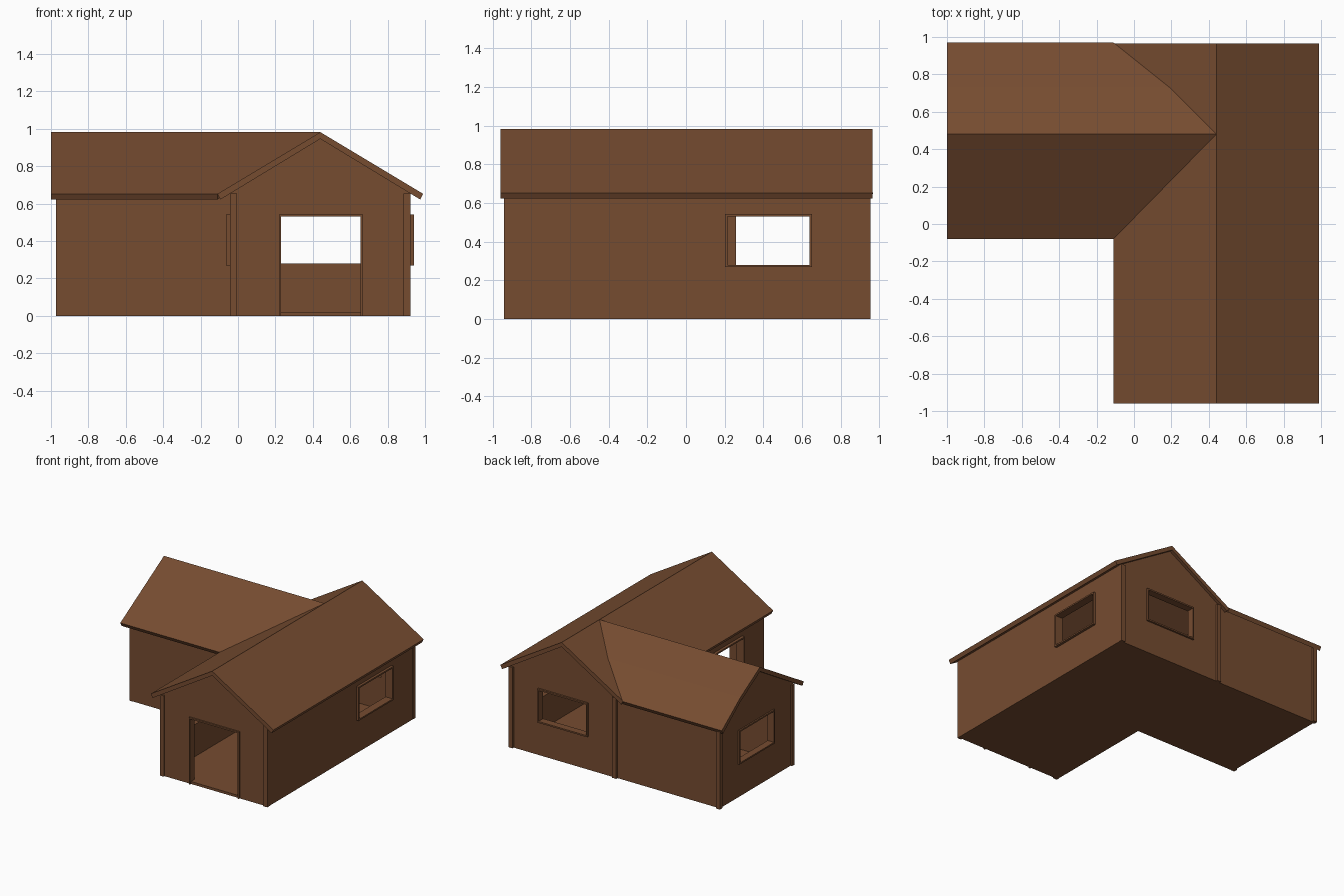
import bpy, bmesh

if "Cube" in bpy.data.objects:
    bpy.data.objects.remove(bpy.data.objects["Cube"])

brown = bpy.data.materials.new("warm brown")
brown.diffuse_color = (0.18, 0.072, 0.030, 1)
brown.use_nodes = True
brown.node_tree.nodes["Principled BSDF"].inputs["Base Color"].default_value = brown.diffuse_color


def finish(bm, name, helper=False):
    bmesh.ops.recalc_face_normals(bm, faces=bm.faces)
    me = bpy.data.meshes.new(name)
    bm.to_mesh(me)
    bm.free()
    me.materials.append(brown)
    ob = bpy.data.objects.new(name, me)
    bpy.context.collection.objects.link(ob)
    if helper:
        ob.hide_render = True
        ob.hide_viewport = True
    return ob


def prism(name, pts, axis, start, end, helper=False):
    """Extrude (side, z) points along x or y; start/end give a position per point."""
    bm = bmesh.new()

    def ring(pos):
        vs = []
        for i, (s, z) in enumerate(pts):
            p = pos[i] if isinstance(pos, list) else pos
            vs.append(bm.verts.new((p, s, z) if axis == "x" else (s, p, z)))
        return vs
    a, b = ring(start), ring(end)
    n = len(pts)
    bm.faces.new(a)
    bm.faces.new(b[::-1])
    for i in range(n):
        bm.faces.new((a[i], a[(i + 1) % n], b[(i + 1) % n], b[i]))
    return finish(bm, name, helper)


def add_box(bm, lo, hi):
    vs = bmesh.ops.create_cube(bm, size=1)["verts"]
    for v in vs:
        v.co = [(lo[k] + hi[k]) / 2 + v.co[k] * (hi[k] - lo[k]) for k in range(3)]


def box(name, lo, hi, helper=False):
    bm = bmesh.new()
    add_box(bm, lo, hi)
    return finish(bm, name, helper)


# Roof lines as (side, z), shared by roof slabs and the walls below them
T = 0.036
SLOPE = 0.6
RIDGE = 0.982
main_line = [(-0.11, 0.652), (0.44, RIDGE), (0.99, 0.652)]
wing_line = [(-0.08, 0.652), (0.48, RIDGE), (0.73, 0.832), (0.97, 0.652)]


def height(line, s):
    for (s0, z0), (s1, z1) in zip(line, line[1:]):
        if s0 <= s <= s1:
            return z0 + (z1 - z0) * (s - s0) / (s1 - s0)


def slab(line):
    under = [(s, z - T) for s, z in line]
    under[0] = (line[0][0] + 0.016, line[0][1] - 0.030)
    under[-1] = (line[-1][0] - 0.016, line[-1][1] - 0.030)
    return line + under[::-1]


def house(line, s0, s1, z0, lift):
    top = [(s0, height(line, s0))] + [p for p in line[1:-1]] + [(s1, height(line, s1))]
    return [(s1, z0), (s0, z0)] + [(s, z - T + lift) for s, z in top]


# Roof slabs, the wing one mitred into the main slope
prism("main_roof", slab(main_line), "y", -0.96, 0.965)
valley = [0.44 - (RIDGE - z) / SLOPE for s, z in wing_line]
prism("wing_roof", slab(wing_line), "x", -1.0, valley + valley[::-1])

# Hollow L-shaped walls with floor
walls = prism("walls", house(main_line, -0.04, 0.92, 0.0, 0.004), "y", -0.93, 0.94)
steps = [
    (prism("wing_block_helper", house(wing_line, 0.0, 0.937, 0.0, 0.003), "x", -0.96, 0.0, True), "UNION"),
    (prism("main_room_cutter", house(main_line, 0.005, 0.875, 0.02, 0.03), "y", -0.885, 0.895, True), "DIFFERENCE"),
    (prism("wing_room_cutter", house(wing_line, 0.045, 0.892, 0.021, 0.029), "x", -0.915, 0.2, True), "DIFFERENCE"),
]


# Openings: cutter through the wall plus a thin projecting frame
def opening(name, axis, outer, inner, a0, a1, z0, z1, sill=True):
    def put(a, b, zl, zh, d0, d1):
        d0, d1 = min(d0, d1), max(d0, d1)
        if axis == "x":
            return (d0, a, zl), (d1, b, zh)
        return (a, d0, zl), (b, d1, zh)
    out = 0.05 if outer > inner else -0.05
    steps.append((box(name + "_cutter", *put(a0, a1, z0, z1, outer + out, inner - out), True), "DIFFERENCE"))
    f = 0.012
    bm = bmesh.new()
    base = z0 - f if sill else 0.0
    bars = [(a0 - f, a0, base, z1 + f), (a1, a1 + f, base, z1 + f), (a0, a1, z1, z1 + f)]
    if sill:
        bars.append((a0, a1, z0 - f, z0))
    for bar in bars:
        add_box(bm, *put(*bar, outer, inner))
    finish(bm, name + "_frame")


opening("door", "y", -0.942, -0.885, 0.23, 0.655, 0.02, 0.53, False)
opening("back_window", "y", 0.955, 0.895, 0.23, 0.655, 0.28, 0.53)
opening("right_window", "x", 0.94, 0.875, 0.215, 0.64, 0.28, 0.53)
opening("wing_window", "x", -0.972, -0.915, 0.26, 0.69, 0.28, 0.53)
opening("left_window", "x", -0.063, 0.005, -0.65, -0.22, 0.28, 0.53)

for cutter, op in steps:
    m = walls.modifiers.new(cutter.name, "BOOLEAN")
    m.operation = op
    m.solver = "EXACT"
    m.object = cutter

# Corner posts standing slightly proud of the gable walls
for name, x, y in [("front_left", -0.024, -0.926), ("front_right", 0.904, -0.926),
                   ("back_right", 0.904, 0.939), ("back_middle", -0.024, 0.939),
                   ("wing_back", -0.955, 0.939), ("wing_front", -0.955, 0.014)]:
    box(name + "_post", (x - 0.018, y - 0.016, 0), (x + 0.018, y + 0.016, 0.655))
